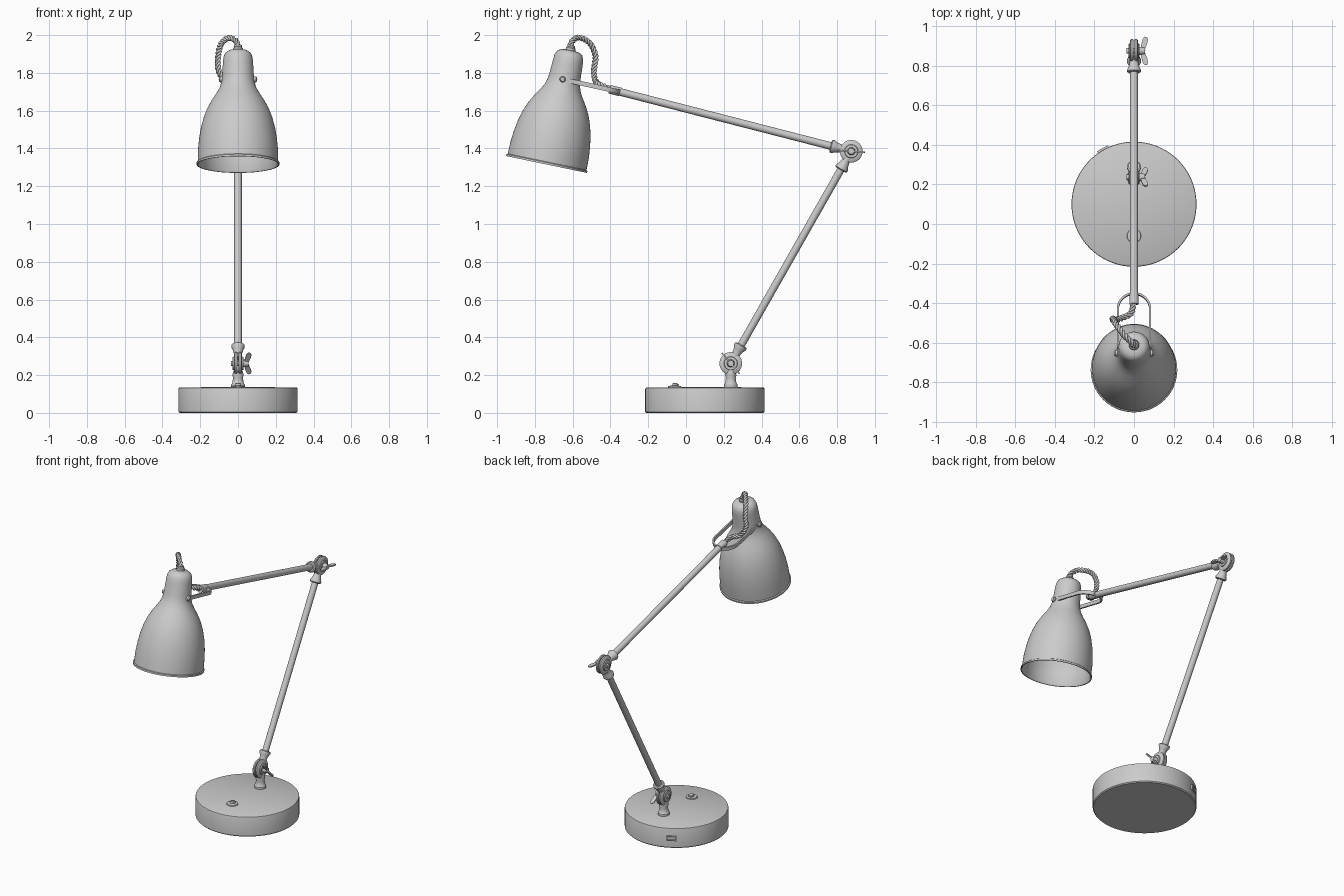
import bpy, bmesh, math
from mathutils import Vector, Matrix

if "Cube" in bpy.data.objects:
    bpy.data.objects.remove(bpy.data.objects["Cube"])


def material(name, v):
    m = bpy.data.materials.new(name)
    m.diffuse_color = (v, v, v, 1)
    m.use_nodes = True
    m.node_tree.nodes["Principled BSDF"].inputs["Base Color"].default_value = m.diffuse_color
    return m


GREY = material("grey_metal", 0.6)


def finish(name, bm, matrix=None, mat=GREY, angle=35):
    bmesh.ops.recalc_face_normals(bm, faces=bm.faces)
    if matrix:
        bm.transform(matrix)
    me = bpy.data.meshes.new(name)
    bm.to_mesh(me)
    bm.free()
    for p in me.polygons:
        p.use_smooth = True
    me.set_sharp_from_angle(angle=math.radians(angle))
    me.materials.append(mat)
    ob = bpy.data.objects.new(name, me)
    bpy.context.collection.objects.link(ob)
    return ob


def aim(origin, direction):
    q = Vector(direction).to_track_quat('Z', 'Y')
    return Matrix.Translation(origin) @ q.to_matrix().to_4x4()


def lathe(name, profile, origin, direction=(0, 0, 1), n=32):
    """Spin (radius, height) points round an axis; zero radius closes the end."""
    bm = bmesh.new()
    rings = []
    for r, h in profile:
        if r == 0:
            rings.append([bm.verts.new((0, 0, h))] * n)
        else:
            rings.append([bm.verts.new((r * math.cos(2 * math.pi * i / n),
                                        r * math.sin(2 * math.pi * i / n), h)) for i in range(n)])
    for a, b in zip(rings, rings[1:]):
        for i in range(n):
            j = (i + 1) % n
            vs = list(dict.fromkeys((a[i], a[j], b[j], b[i])))
            if len(vs) > 2:
                bm.faces.new(vs)
    return finish(name, bm, aim(origin, direction))


def rod(name, a, b, r, n=24):
    a, b = Vector(a), Vector(b)
    L = (b - a).length
    return lathe(name, [(0, 0), (r, 0), (r, L), (0, L)], a, b - a, n)


def box(name, size, matrix, bevel=0.0):
    bm = bmesh.new()
    bmesh.ops.create_cube(bm, size=1)
    bm.transform(Matrix.Diagonal((*size, 1)))
    if bevel:
        bmesh.ops.bevel(bm, geom=bm.edges[:], offset=bevel, segments=2, affect='EDGES', profile=0.5)
    return finish(name, bm, matrix)


LOW = Vector((0, 0.237, 0.262))      # lower joint
HIGH = Vector((0, 0.875, 1.385))     # upper joint
TIP = Vector((0, -0.352, 1.70))      # end of upper arm
PIVOT = Vector((0, -0.653, 1.766))   # shade pivot

# Base, with softened edges
lathe("base", [(0, 0), (0.31, 0), (0.316, 0.006), (0.316, 0.127), (0.314, 0.132),
               (0.308, 0.135), (0, 0.137)], (0, 0.1, 0), n=96)

# Push switch on the base
lathe("switch_collar", [(0, 0), (0.036, 0), (0.034, 0.007), (0.022, 0.009), (0, 0.009)], (0, -0.06, 0.135))
lathe("switch_button", [(0, 0), (0.017, 0), (0.017, 0.012), (0.013, 0.016), (0, 0.017)],
      (0, -0.057, 0.141), (0, 0.2, 1))

# Cable socket on the rear of the base
out = Vector((-0.155, 0.275, 0)).normalized()
sock = aim(Vector((0, 0.1, 0.068)) + out * 0.314, out)
sock = Matrix.Translation(sock.translation) @ Matrix.Rotation(math.atan2(-out.x, out.y), 4, 'Z')
for s in (-1, 1):
    box("socket_rim_side", (0.007, 0.022, 0.03), sock @ Matrix.Translation((s * 0.027, 0, 0)))
    box("socket_rim_bar", (0.061, 0.022, 0.006), sock @ Matrix.Translation((0, 0, s * 0.013)))
    box("socket_pin", (0.006, 0.016, 0.012), sock @ Matrix.Translation((s * 0.01, 0, 0)))


# Joints: two cheek discs, bolt and wing nut
def joint(tag, c, wing_angle):
    for s in (-1, 1):
        lathe(tag + "_disc", [(0, 0.002), (0.056, 0.002), (0.06, 0.006), (0.06, 0.015),
                              (0.054, 0.02), (0.036, 0.022), (0.034, 0.028), (0, 0.028)], c, (s, 0, 0), 40)
    rod(tag + "_bolt", c + Vector((-0.038, 0, 0)), c + Vector((0.05, 0, 0)), 0.014)
    lathe(tag + "_nut_hub", [(0, 0.026), (0.021, 0.026), (0.016, 0.055), (0, 0.057)], c, (1, 0, 0), 24)
    rot = Matrix.Translation(c) @ Matrix.Rotation(wing_angle, 4, 'X')
    for s in (-1, 1):
        bm = bmesh.new()
        outline = [(0.032, 0.01), (0.04, 0.045), (0.045, 0.062), (0.054, 0.072),
                   (0.066, 0.07), (0.071, 0.058), (0.068, 0.042), (0.056, 0.01)]
        f = bm.faces.new([bm.verts.new((x, s * y, -0.004)) for x, y in outline])
        g = bmesh.ops.extrude_face_region(bm, geom=[f])
        bmesh.ops.translate(bm, verts=[v for v in g['geom'] if isinstance(v, bmesh.types.BMVert)],
                            vec=(0, 0, 0.008))
        finish(tag + "_wing", bm, rot)


joint("lower_joint", LOW, math.radians(-50))
joint("upper_joint", HIGH, math.radians(-4))

# Collars flaring away from the joints
flare = [(0, 0.03), (0.022, 0.03), (0.022, 0.062), (0.027, 0.082), (0.035, 0.098), (0.035, 0.108),
         (0.028, 0.113), (0.0, 0.113)]
lathe("lower_arm_bottom_collar", flare, LOW, HIGH - LOW)
lathe("lower_arm_top_collar", flare, HIGH, LOW - HIGH)
lathe("upper_arm_collar", flare, HIGH, TIP - HIGH)
lathe("base_post", [(0, 0.13), (0.036, 0.13), (0.036, 0.15), (0.03, 0.158), (0.026, 0.185),
                    (0.03, 0.2), (0.024, 0.225), (0, 0.225)], (0, 0.237, 0))

# Arms
low_dir, up_dir = (HIGH - LOW).normalized(), (TIP - HIGH).normalized()
rod("lower_arm", LOW + low_dir * 0.06, HIGH - low_dir * 0.06, 0.02)
rod("upper_arm", HIGH + up_dir * 0.06, TIP, 0.02)
rod("arm_sleeve", TIP - up_dir * 0.005, TIP + up_dir * 0.055, 0.023)

# U-shaped fork: flat strip swept round the arch
slope = (PIVOT - TIP).normalized()
side = Vector((1, 0, 0))
up = side.cross(slope).normalized()
R, length = 0.082, (PIVOT - TIP).length
path = [(R, length + 0.012), (R, length)]
path += [(R * math.cos(a), R - R * math.sin(a)) for a in [math.pi * i / 24 for i in range(25)]]
path += [(-R, length), (-R, length + 0.012)]
bm = bmesh.new()
rows = []
for i, (x, d) in enumerate(path):
    a, b = Vector(path[max(i - 1, 0)]), Vector(path[min(i + 1, len(path) - 1)])
    t = (b - a).normalized()
    nx, nd = t.y * 0.005, -t.x * 0.005
    hw = 0.007 if i in (0, len(path) - 1) else 0.012
    rows.append([bm.verts.new(TIP + side * (x + k * nx) + slope * (d + k * nd) + up * h * hw)
                 for k, h in ((1, 1), (1, -1), (-1, -1), (-1, 1))])
for a, b in zip(rows, rows[1:]):
    for i in range(4):
        bm.faces.new((a[i], a[(i + 1) % 4], b[(i + 1) % 4], b[i]))
bm.faces.new(rows[0])
bm.faces.new(rows[-1])
finish("fork", bm)
for s in (-1, 1):
    lathe("fork_screw", [(0, 0.07), (0.016, 0.07), (0.016, 0.094), (0.011, 0.101), (0, 0.102)],
          PIVOT, (s, 0, 0), 20)

# Hollow bell shade, tilted forward
AXIS = Vector((0, 0.204, 0.979))
RIM = Vector((0, -0.738, 1.315))
outer = [(0.219, 0), (0.219, 0.01), (0.213, 0.014), (0.212, 0.08), (0.206, 0.14), (0.197, 0.195),
         (0.183, 0.25), (0.164, 0.3), (0.14, 0.345), (0.115, 0.383), (0.097, 0.415), (0.088, 0.445),
         (0.084, 0.475), (0.08, 0.55), (0.077, 0.58), (0.068, 0.602), (0.05, 0.614), (0.026, 0.618)]
inner = [(r - 0.006, h - (0.005 if h > 0.5 else 0)) for r, h in outer[2:]]
lathe("shade", [(0, 0.613)] + inner[::-1] + [(0.213, 0)] + outer + [(0, 0.618)], RIM, AXIS, 64)
lathe("cable_gland", [(0, 0.61), (0.026, 0.61), (0.026, 0.63), (0.02, 0.636), (0.02, 0.645), (0, 0.645)],
      RIM, AXIS, 24)

# Twisted cable: strands wound round a smooth centre line
ctrl = [Vector(p) for p in [(0, -0.615, 1.93), (-0.008, -0.603, 1.965), (-0.045, -0.568, 1.986),
                            (-0.088, -0.51, 1.957), (-0.105, -0.48, 1.89), (-0.102, -0.487, 1.81),
                            (-0.065, -0.477, 1.755), (-0.015, -0.45, 1.735), (0, -0.385, 1.708)]]
ext = [2 * ctrl[0] - ctrl[1]] + ctrl + [2 * ctrl[-1] - ctrl[-2]]
line = []
for p0, p1, p2, p3 in zip(ext, ext[1:], ext[2:], ext[3:]):
    for k in range(20):
        t = k / 20
        line.append(0.5 * (2 * p1 + (p2 - p0) * t + (2 * p0 - 5 * p1 + 4 * p2 - p3) * t * t
                           + (3 * p1 - p0 - 3 * p2 + p3) * t ** 3))
line.append(ctrl[-1])
STRANDS = 3
for s in range(STRANDS):
    bm = bmesh.new()
    tangent = (line[1] - line[0]).normalized()
    u = tangent.orthogonal().normalized()
    turn, rings = 2 * math.pi * s / STRANDS, []
    for i, p in enumerate(line):
        tangent = (line[min(i + 1, len(line) - 1)] - line[max(i - 1, 0)]).normalized()
        u = (u - tangent * u.dot(tangent)).normalized()
        v = tangent.cross(u)
        if i:
            turn += (p - line[i - 1]).length * 2 * math.pi / 0.06
        c = p + (u * math.cos(turn) + v * math.sin(turn)) * 0.008
        rings.append([bm.verts.new(c + (u * math.cos(a) + v * math.sin(a)) * 0.0085)
                      for a in [2 * math.pi * j / 8 for j in range(8)]])
    for a, b in zip(rings, rings[1:]):
        for j in range(8):
            bm.faces.new((a[j], a[(j + 1) % 8], b[(j + 1) % 8], b[j]))
    bm.faces.new(rings[0])
    bm.faces.new(rings[-1])
    finish("cable_strand", bm, angle=60)
